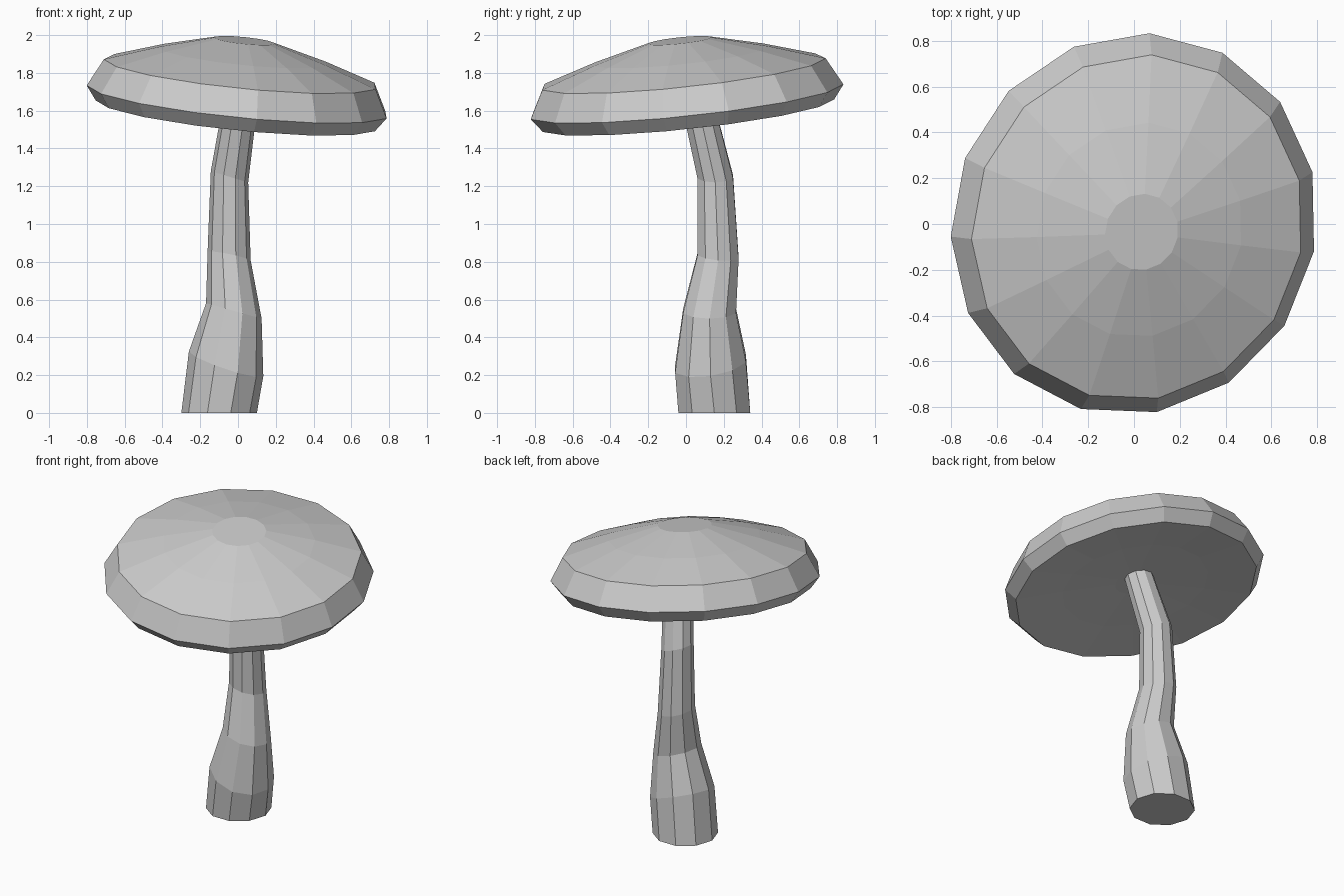
import bpy
import bmesh
from math import sin, cos, radians, tau
from mathutils import Vector, Matrix

cube = bpy.data.objects.get("Cube")
if cube:
    bpy.data.objects.remove(cube)

grey = bpy.data.materials.new("plain grey")
grey.use_nodes = True
colour = (0.6, 0.6, 0.6, 1)
grey.diffuse_color = colour
grey.node_tree.nodes["Principled BSDF"].inputs["Base Color"].default_value = colour


def loft(name, rings):
    """Skin a list of point rings and close both ends."""
    bm = bmesh.new()
    loops = [[bm.verts.new(p) for p in ring] for ring in rings]
    count = len(loops[0])
    for low, high in zip(loops, loops[1:]):
        for i in range(count):
            j = (i + 1) % count
            bm.faces.new((low[i], low[j], high[j], high[i]))
    bm.faces.new(loops[0][::-1])
    bm.faces.new(loops[-1])
    bmesh.ops.recalc_face_normals(bm, faces=bm.faces)
    mesh = bpy.data.meshes.new(name)
    bm.to_mesh(mesh)
    bm.free()
    mesh.materials.append(grey)
    obj = bpy.data.objects.new(name, mesh)
    bpy.context.collection.objects.link(obj)
    return obj


# Cap: slightly oval, tilted towards the front left
CAP_SIDES = 15
tilt = Vector((0, 0, 1)).rotation_difference(Vector((0.106, -0.11, 1))).to_matrix()
oval = Matrix.Scale(1.055, 3, Vector((cos(radians(70)), sin(radians(70)), 0)))
centre = Vector((0, 0, 1.655))


def cap_ring(radius, height):
    points = []
    for i in range(CAP_SIDES):
        a = radians(86.5) + tau * i / CAP_SIDES
        flat = oval @ Vector((radius * cos(a), radius * sin(a), 0))
        points.append(centre + tilt @ (flat + Vector((0, 0, height))))
    return points


# Radius and height, from the hollow underside round the rim to the crown
cap_profile = [(0.12, -0.025), (0.45, -0.045), (0.745, -0.075), (0.8, 0),
               (0.725, 0.147), (0.45, 0.24), (0.16, 0.32)]
loft("cap", [cap_ring(r, h) for r, h in cap_profile])

# Stem: crooked and tapering; centre, radius, slope along x and y
STEM_SIDES = 10
stem_sections = [
    ((-0.1, 0.15, 0), 0.2, 0, 0),
    ((-0.063, 0.13, 0.26), 0.197, -0.33, 0.15),
    ((-0.022, 0.125, 0.54), 0.147, -0.28, 0),
    ((-0.047, 0.17, 0.83), 0.114, -0.2, -0.1),
    ((-0.045, 0.155, 1.25), 0.099, -0.3, 0),
    ((0.02, 0.05, 1.69), 0.09, 0, 0),
]


def stem_ring(middle, radius, slope_x, slope_y):
    points = []
    for i in range(STEM_SIDES):
        a = tau * i / STEM_SIDES
        x, y = radius * cos(a), radius * sin(a)
        points.append(Vector(middle) + Vector((x, y, x * slope_x + y * slope_y)))
    return points


loft("stem", [stem_ring(*section) for section in stem_sections])
